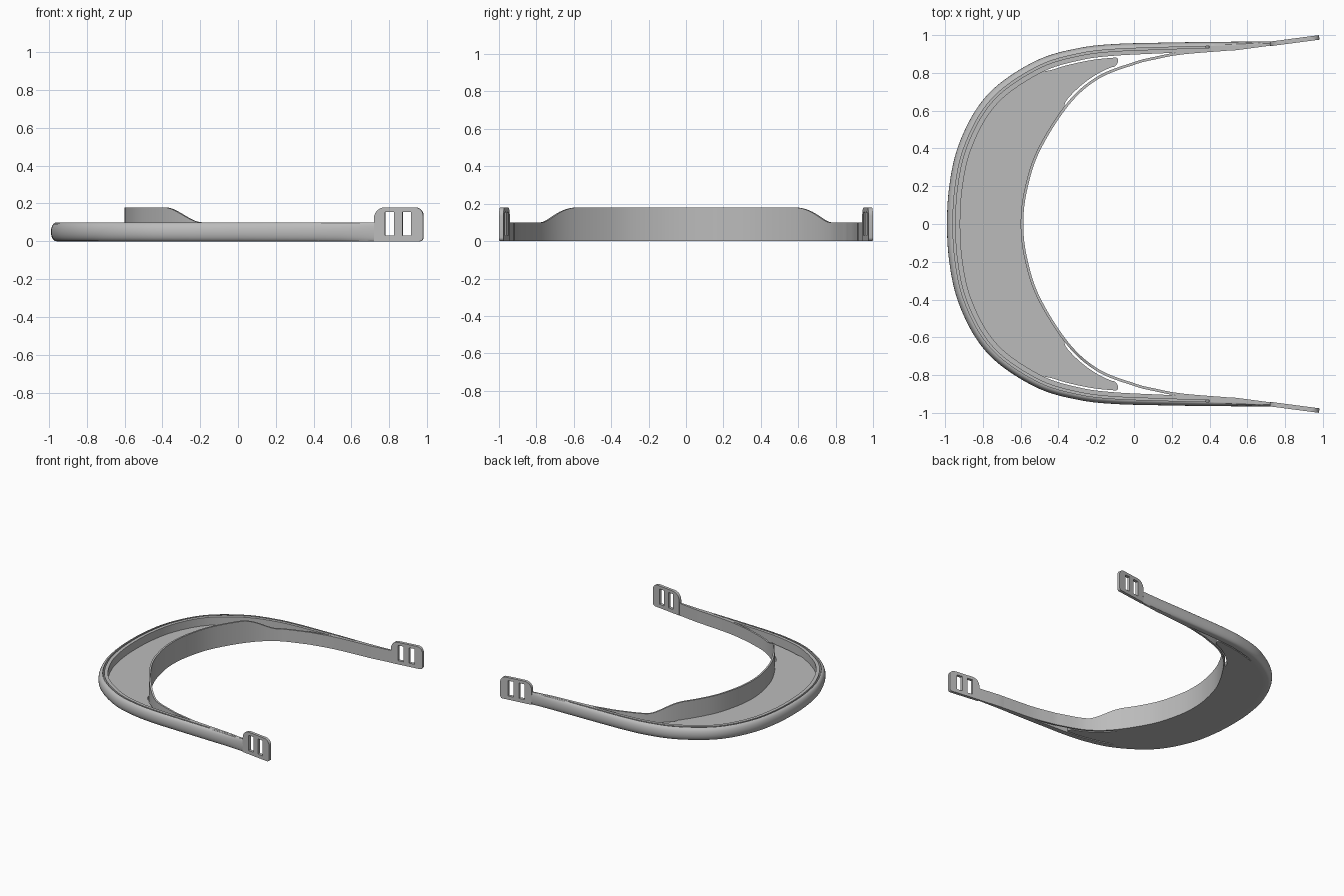
import bpy, bmesh, math
from mathutils import Vector, Matrix

cube = bpy.data.objects.get("Cube")
if cube:
    bpy.data.objects.remove(cube, do_unlink=True)

grey = bpy.data.materials.new("plain grey plastic")
grey.use_nodes = True
colour = (0.5, 0.5, 0.5, 1)
grey.diffuse_color = colour
grey.node_tree.nodes["Principled BSDF"].inputs["Base Color"].default_value = colour


def finish(obj):
    bpy.ops.object.select_all(action='DESELECT')
    obj.select_set(True)
    bpy.context.view_layer.objects.active = obj
    bpy.ops.object.shade_smooth_by_angle(angle=math.radians(30))


def loft(name, rings):
    """Join equal closed rings of points into a capped solid."""
    bm = bmesh.new()
    rows = [[bm.verts.new(p) for p in ring] for ring in rings]
    n = len(rows[0])
    for a, b in zip(rows, rows[1:]):
        for i in range(n):
            j = (i + 1) % n
            bm.faces.new((a[i], a[j], b[j], b[i]))
    bm.faces.new(rows[0])
    bm.faces.new(rows[-1])
    bmesh.ops.recalc_face_normals(bm, faces=bm.faces)
    mesh = bpy.data.meshes.new(name)
    bm.to_mesh(mesh)
    bm.free()
    mesh.materials.append(grey)
    obj = bpy.data.objects.new(name, mesh)
    bpy.context.collection.objects.link(obj)
    finish(obj)


def smooth_path(half, steps=10):
    """Mirror a half path across y = 0 and draw a smooth curve through it."""
    half = [Vector(p) for p in half]
    pts = [Vector((p.x, -p.y)) for p in half[:0:-1]] + half
    pts = [2 * pts[0] - pts[1]] + pts + [2 * pts[-1] - pts[-2]]
    out = []
    for a, b, c, d in zip(pts, pts[1:], pts[2:], pts[3:]):
        for k in range(steps):
            t = k / steps
            out.append(0.5 * (2 * b + (c - a) * t + (2 * a - 5 * b + 4 * c - d) * t**2
                              + (3 * b - a - 3 * c + d) * t**3))
    return out + [pts[-2]]


def inward(path):
    """Unit normals pointing into the opening."""
    last = len(path) - 1
    out = []
    for i in range(last + 1):
        t = (path[min(i + 1, last)] - path[max(i - 1, 0)]).normalized()
        out.append(Vector((t.y, -t.x)))
    return out


def resample(path, n):
    """Evenly spaced points along a polyline."""
    lengths = [0]
    for a, b in zip(path, path[1:]):
        lengths.append(lengths[-1] + (b - a).length)
    out, i = [], 0
    for k in range(n):
        s = lengths[-1] * k / (n - 1)
        while i < len(path) - 2 and lengths[i + 1] < s:
            i += 1
        out.append(path[i].lerp(path[i + 1], (s - lengths[i]) / (lengths[i + 1] - lengths[i])))
    return out


def ramp(x, stops):
    for (x0, v0), (x1, v1) in zip(stops, stops[1:]):
        if x <= x1:
            return v0 + (v1 - v0) * max(0, (x - x0) / (x1 - x0))
    return stops[-1][1]


def box_ring(a, b, top):
    return [(a.x, a.y, 0), (b.x, b.y, 0), (b.x, b.y, top), (a.x, a.y, top)]


RIM_H, BAND_H, PLATE_H = 0.1, 0.18, 0.035
WIDTHS = [(-0.6, 0.07), (0, 0.06), (0.4, 0.05), (0.54, 0.045), (0.72, 0.022)]

# Outer rim: rounded outside, with a slot for the visor along the top
rim = smooth_path([(-0.99, 0), (-0.978, 0.2), (-0.935, 0.4), (-0.84, 0.6), (-0.71, 0.745),
                   (-0.5, 0.873), (-0.29, 0.932), (-0.1, 0.953), (0.15, 0.96),
                   (0.4, 0.964), (0.54, 0.965), (0.72, 0.966)])
rim_n = inward(rim)
rings = []
for p, n in zip(rim, rim_n):
    w = ramp(p.x, WIDTHS)
    floor = 0.03 if p.x < 0.4 else RIM_H - 0.001
    angles = [math.radians(a) for a in range(-90, 91, 18)]
    section = [(0.42 * (1 - math.cos(a)), RIM_H / 2 * (1 + math.sin(a))) for a in angles]
    section += [(0.45, RIM_H), (0.45, floor), (0.62, floor), (0.62, RIM_H), (1, RIM_H), (1, 0)]
    rings.append([(p.x + n.x * u * w, p.y + n.y * u * w, z) for u, z in section])
loft("outer_rim", rings)

# Forehead band: tall in the middle, stepping down smoothly to the arms
band = smooth_path([(-0.593, 0), (-0.573, 0.18), (-0.505, 0.39), (-0.35, 0.635), (-0.19, 0.775),
                    (0, 0.85), (0.1, 0.876), (0.25, 0.904), (0.5, 0.925)])
band_n = inward(band)
rings = []
for p, n in zip(band, band_n):
    t = min(1, max(0, (p.x + 0.39) / 0.2))
    top = BAND_H - (BAND_H - RIM_H) * t * t * (3 - 2 * t)
    rings.append(box_ring(p - n * 0.007, p + n * 0.007, top))
loft("forehead_band", rings)

# Crescent plate between rim and band, with free rounded tips
TIP = -0.1
outer = [p + n * (ramp(p.x, WIDTHS) - 0.004 + (0.014 if p.x > -0.5 else 0))
         for p, n in zip(rim, rim_n) if p.x < TIP]
inner = [p - n * (0.004 + (0.015 if p.x > -0.35 else 0))
         for p, n in zip(band, band_n) if p.x < TIP]
rows = list(zip(resample(outer, 90), resample(inner, 90)))


def tip(row):
    a, b = row
    mid, half = (a + b) / 2, (a - b) / 2
    ahead = Vector((abs(half.y), -abs(half.x) * 0.3)) * 0.8
    if mid.y < 0:
        ahead.y *= -1
    out = []
    for deg in (25, 50, 70, 85):
        c, s = math.cos(math.radians(deg)), math.sin(math.radians(deg))
        out.append((mid + half * c + ahead * s, mid - half * c + ahead * s))
    return out


rows = tip(rows[0])[::-1] + rows + tip(rows[-1])
loft("crescent_plate", [box_ring(a, b, PLATE_H) for a, b in rows])

# Strap tabs at the arm ends, each with two upright slots
TAB_L = 0.263


def rounded(corners):
    """Outline from (x, y, radius) corners of an upright rectangle, anticlockwise."""
    cx = sum(c[0] for c in corners) / 4
    cy = sum(c[1] for c in corners) / 4
    pts = []
    for k, (x, y, r) in enumerate(corners):
        ox = x - math.copysign(r, x - cx)
        oy = y - math.copysign(r, y - cy)
        for i in range(7):
            a = math.radians(180 + 90 * k + 15 * i)
            pts.append((ox + r * math.cos(a), oy + r * math.sin(a)))
    return pts


def rectangle(x0, x1, y0, y1, radii):
    return rounded(list(zip((x0, x1, x1, x0), (y0, y0, y1, y1), radii)))


outlines = [rectangle(0, TAB_L, 0, BAND_H, (0.001, 0.02, 0.045, 0.06))]
for x in (0.06, 0.152):
    outlines.append(rectangle(x, x + 0.047, 0.03, 0.155, (0.003,) * 4))

for side, name in ((1, "left_strap_tab"), (-1, "right_strap_tab")):
    curve = bpy.data.curves.new(name, 'CURVE')
    curve.dimensions = '2D'
    curve.fill_mode = 'BOTH'
    curve.extrude = 0.012
    for pts in outlines:
        spline = curve.splines.new('POLY')
        spline.points.add(len(pts) - 1)
        for point, (x, y) in zip(spline.points, pts):
            point.co = (x, y, 0, 1)
        spline.use_cyclic_u = True
    curve.materials.append(grey)
    obj = bpy.data.objects.new(name, curve)
    bpy.context.collection.objects.link(obj)
    obj.matrix_world = (Matrix.Translation((0.72, 0.9535 * side, 0))
                        @ Matrix.Rotation(math.radians(7.5) * side, 4, 'Z')
                        @ Matrix.Rotation(math.radians(90), 4, 'X'))
    bpy.ops.object.select_all(action='DESELECT')
    obj.select_set(True)
    bpy.context.view_layer.objects.active = obj
    bpy.ops.object.convert(target='MESH')
    finish(bpy.context.view_layer.objects.active)
